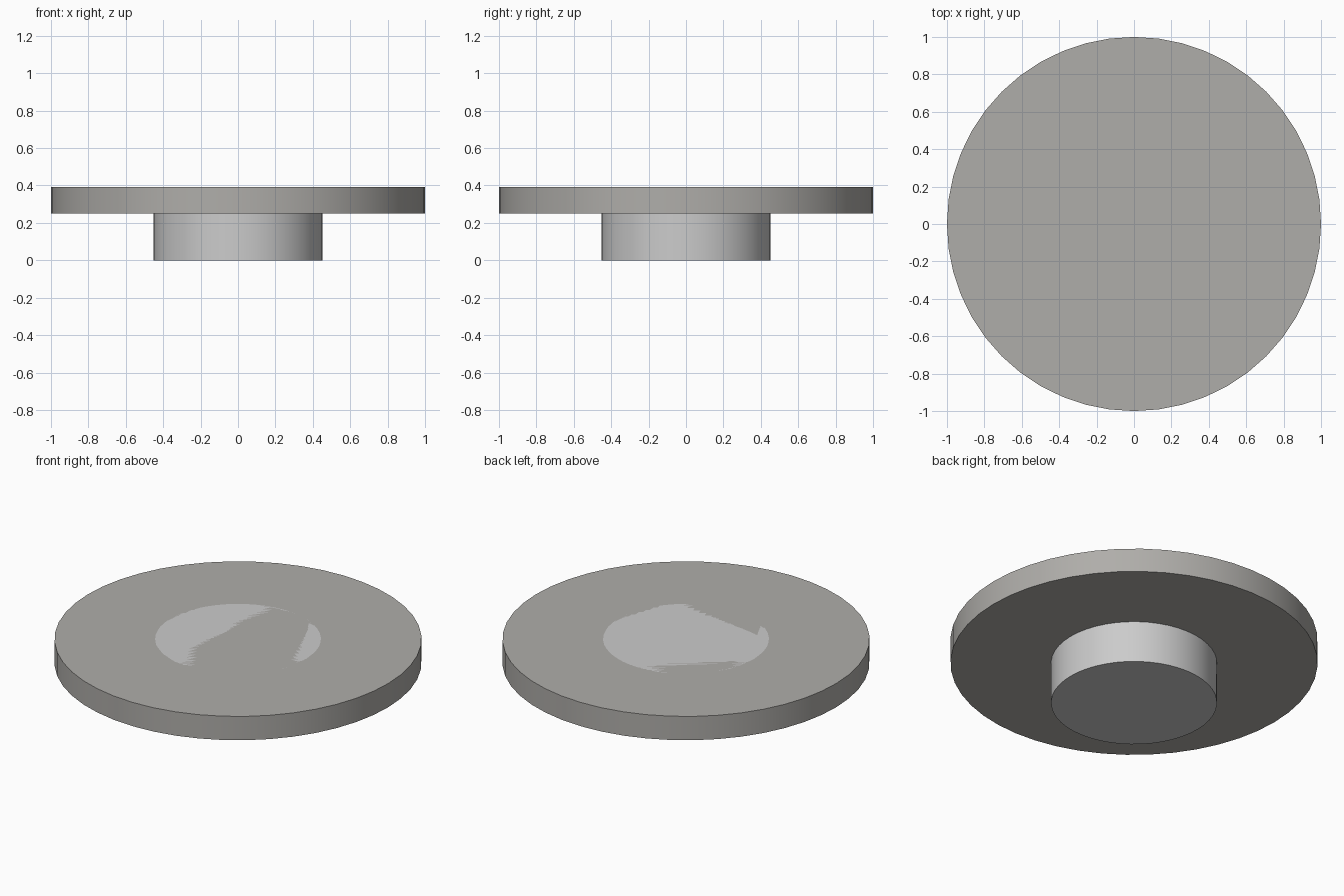
import bpy
import math

if "Cube" in bpy.data.objects:
    bpy.data.objects.remove(bpy.data.objects["Cube"])


def disc(name, radius, z0, z1, sides=48):
    bpy.ops.mesh.primitive_cylinder_add(vertices=sides, radius=radius, depth=z1 - z0,
                                        location=(0, 0, (z0 + z1) / 2))
    ob = bpy.context.object
    ob.name = name
    bpy.ops.object.shade_smooth_by_angle(angle=math.radians(30))
    return ob


# Darker warm grey for the wide plate
plate_mat = bpy.data.materials.new("plate_grey")
plate_mat.diffuse_color = (0.43, 0.42, 0.40, 1)
plate_mat.use_nodes = True
plate_mat.node_tree.nodes["Principled BSDF"].inputs["Base Color"].default_value = plate_mat.diffuse_color

# Wide round plate
plate = disc("round_plate", 1.0, 0.25, 0.393)
plate.data.materials.append(plate_mat)

# Narrow hub, running up through the plate to its top face
disc("centre_hub", 0.452, 0.0, 0.393)
